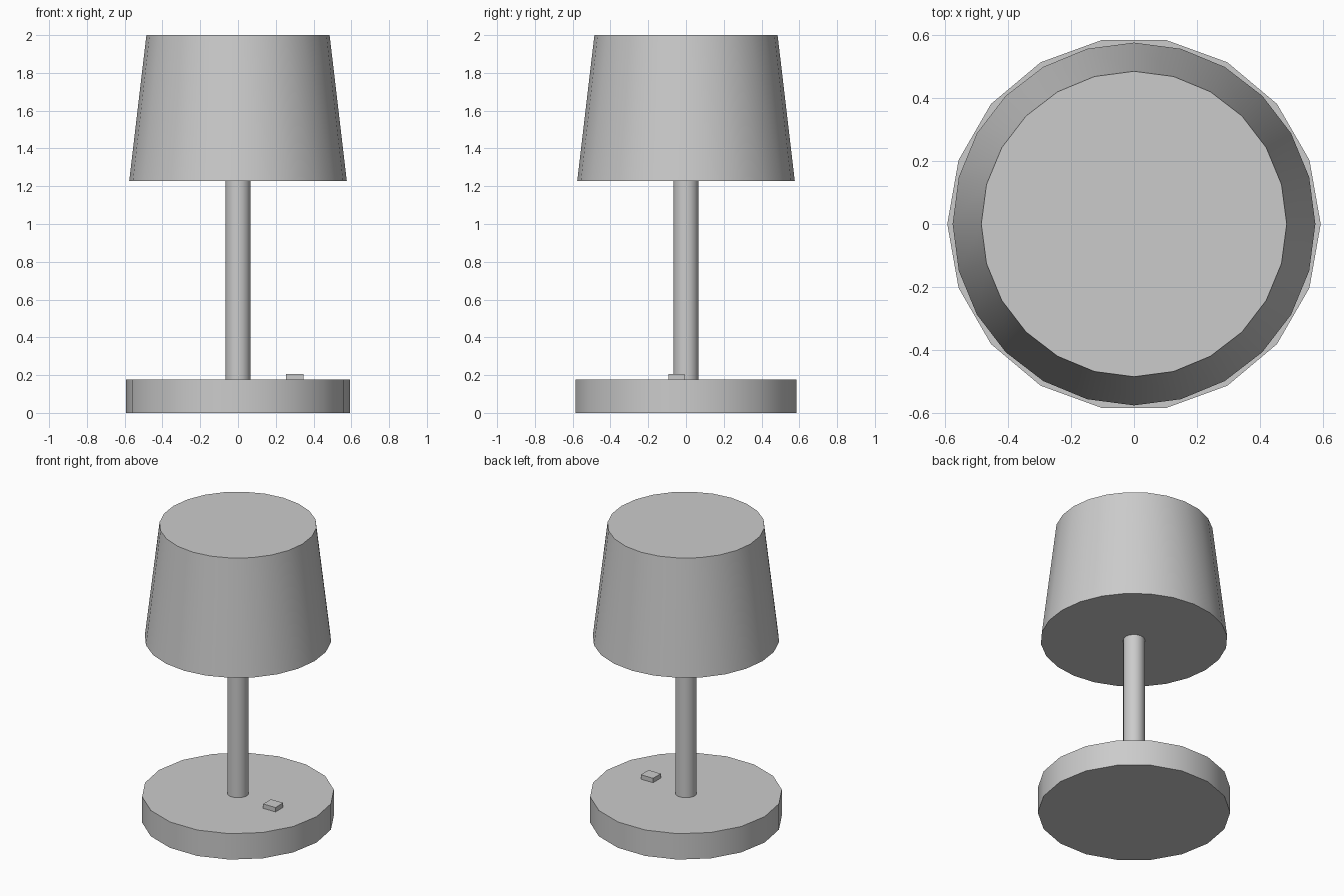
import bpy
import math

if "Cube" in bpy.data.objects:
    bpy.data.objects.remove(bpy.data.objects["Cube"])


def tapered_disc(name, sides, r_bottom, r_top, z0, z1, turn=0.0):
    """Capped cylinder or frustum standing between z0 and z1."""
    bpy.ops.mesh.primitive_cone_add(
        vertices=sides, radius1=r_bottom, radius2=r_top, depth=z1 - z0,
        end_fill_type='NGON', location=(0, 0, (z0 + z1) / 2),
        rotation=(0, 0, turn))
    obj = bpy.context.object
    obj.name = name
    bpy.ops.object.transform_apply(location=False, rotation=True, scale=True)
    bpy.ops.object.shade_smooth_by_angle(angle=math.radians(35))
    return obj


BASE_TOP = 0.176
SHADE_BOTTOM = 1.228

# Round foot: 18 sides with corners on the x axis
tapered_disc("base", 18, 0.593, 0.593, 0.0, BASE_TOP, math.pi / 2)

# Stem between foot and shade
tapered_disc("stem", 16, 0.067, 0.067, BASE_TOP, SHADE_BOTTOM)

# Closed tapered shade
tapered_disc("lampshade", 24, 0.576, 0.485, SHADE_BOTTOM, 2.0)

# Small switch on the foot
bpy.ops.mesh.primitive_cube_add(size=1, location=(0.30, -0.05, 0.191))
switch = bpy.context.object
switch.name = "switch"
switch.scale = (0.092, 0.083, 0.03)
bpy.ops.object.transform_apply(location=False, rotation=False, scale=True)
